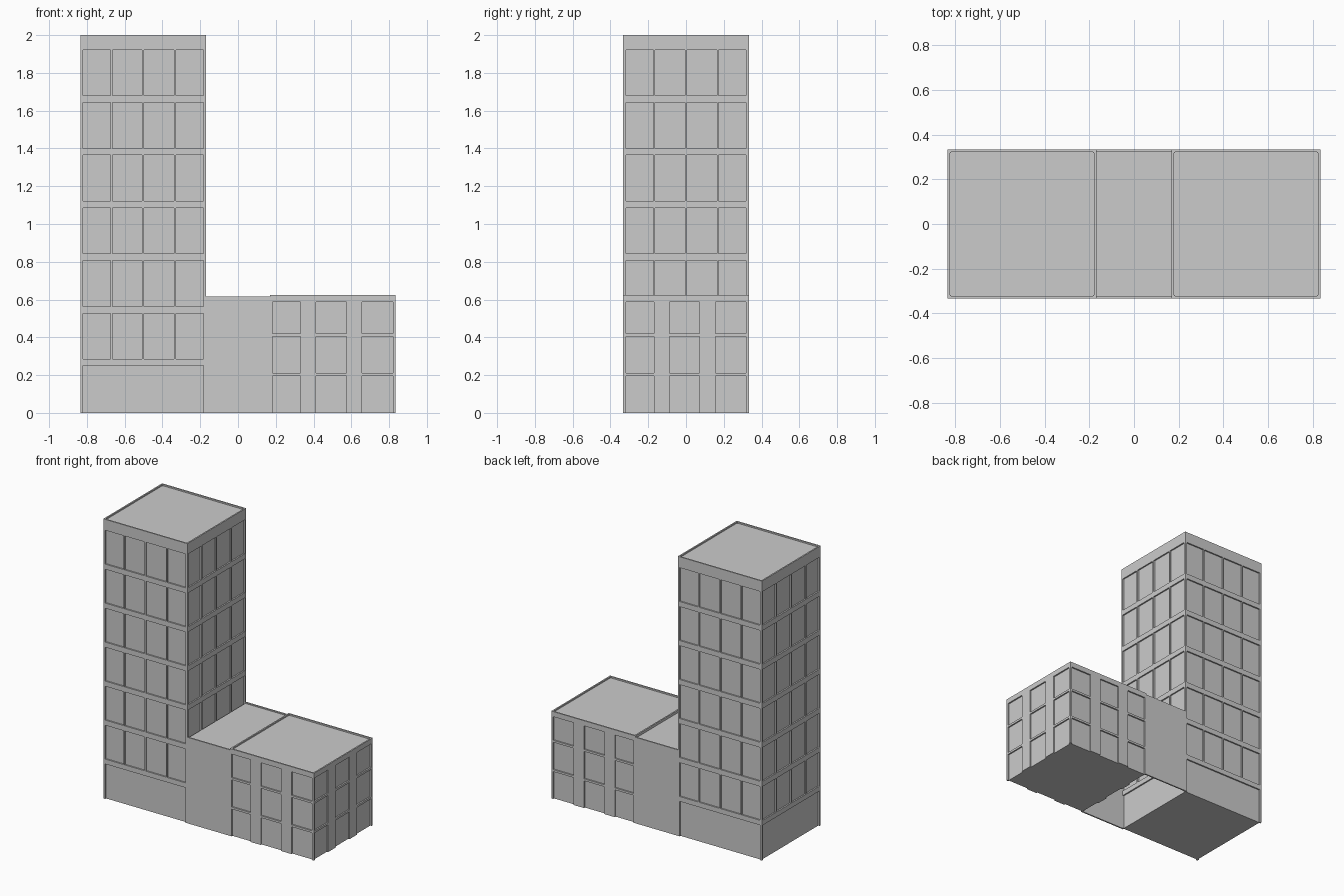
import bpy, bmesh
from mathutils import Matrix

if "Cube" in bpy.data.objects:
    bpy.data.objects.remove(bpy.data.objects["Cube"])

H = 0.3325      # half width of both square blocks
R = 0.01        # window recess
C = 0.014       # corner post width


def add_box(bm, lo, hi, mat=Matrix()):
    size = [b - a for a, b in zip(lo, hi)]
    mid = [(a + b) / 2 for a, b in zip(lo, hi)]
    m = mat @ Matrix.Translation(mid) @ Matrix.Diagonal((*size, 1))
    bmesh.ops.create_cube(bm, size=1, matrix=m)


def finish(bm, name, cx=0.0):
    me = bpy.data.meshes.new(name)
    bm.to_mesh(me)
    bm.free()
    ob = bpy.data.objects.new(name, me)
    ob.location.x = cx
    bpy.context.collection.objects.link(ob)
    return ob


def block(name, cx, top, windows, columns, col_w, ground_open):
    """Square block: recessed glass core wrapped in posts, floor bands and columns."""
    # glass core and roof
    bm = bmesh.new()
    g = H - R
    add_box(bm, (-g, -g, 0), (g, g, top - R))
    finish(bm, name + "_glass_core", cx)

    # corner posts
    bm = bmesh.new()
    for sx in (-1, 1):
        for sy in (-1, 1):
            xs = sorted((sx * H, sx * (H - C)))
            ys = sorted((sy * H, sy * (H - C)))
            add_box(bm, (xs[0], ys[0], 0), (xs[1], ys[1], top))
    finish(bm, name + "_corner_posts", cx)

    # bands fill the gaps between window rows, columns split each row
    bands, cols = bmesh.new(), bmesh.new()
    tops = [w[1] for w in windows]
    bottoms = [w[0] for w in windows[1:]] + [top]
    for side in range(4):
        flip = side in (2, 3)
        mat = Matrix.Rotation(side * 1.5707963268, 4, 'Z')
        for a, b in zip(tops, bottoms):
            add_box(bands, (-H + C, -H, a), (H - C, -g, b), mat)
        for i, (a, b) in enumerate(windows):
            if i == 0 and ground_open:
                continue
            for c in columns:
                u = -c if flip else c
                add_box(cols, (u - col_w / 2, -H, a), (u + col_w / 2, -g, b), mat)
    finish(bands, name + "_floor_bands", cx)
    finish(cols, name + "_columns", cx)


# tower: open ground floor plus six window rows
rows = [(0, 0.25)] + [(0.285 + 0.279 * i, 0.527 + 0.279 * i) for i in range(6)]
block("tower", -0.501, 2.0, rows, (-0.168, -0.001, 0.168), 0.01, True)

# low wing: three window rows with wide columns
block("wing", 0.501, 0.625, [(0, 0.195), (0.21, 0.405), (0.42, 0.588)],
      (-0.129, 0.114), 0.083, False)

# link between them: two walls and a roof, open underneath
bm = bmesh.new()
for s in (-1, 1):
    ys = sorted((s * H, s * (H - R)))
    add_box(bm, (-0.1685, ys[0], 0), (0.1685, ys[1], 0.615))
finish(bm, "link_walls")
bm = bmesh.new()
add_box(bm, (-0.1685, -H + R, 0.595), (0.1685, H - R, 0.607))
finish(bm, "link_roof")
